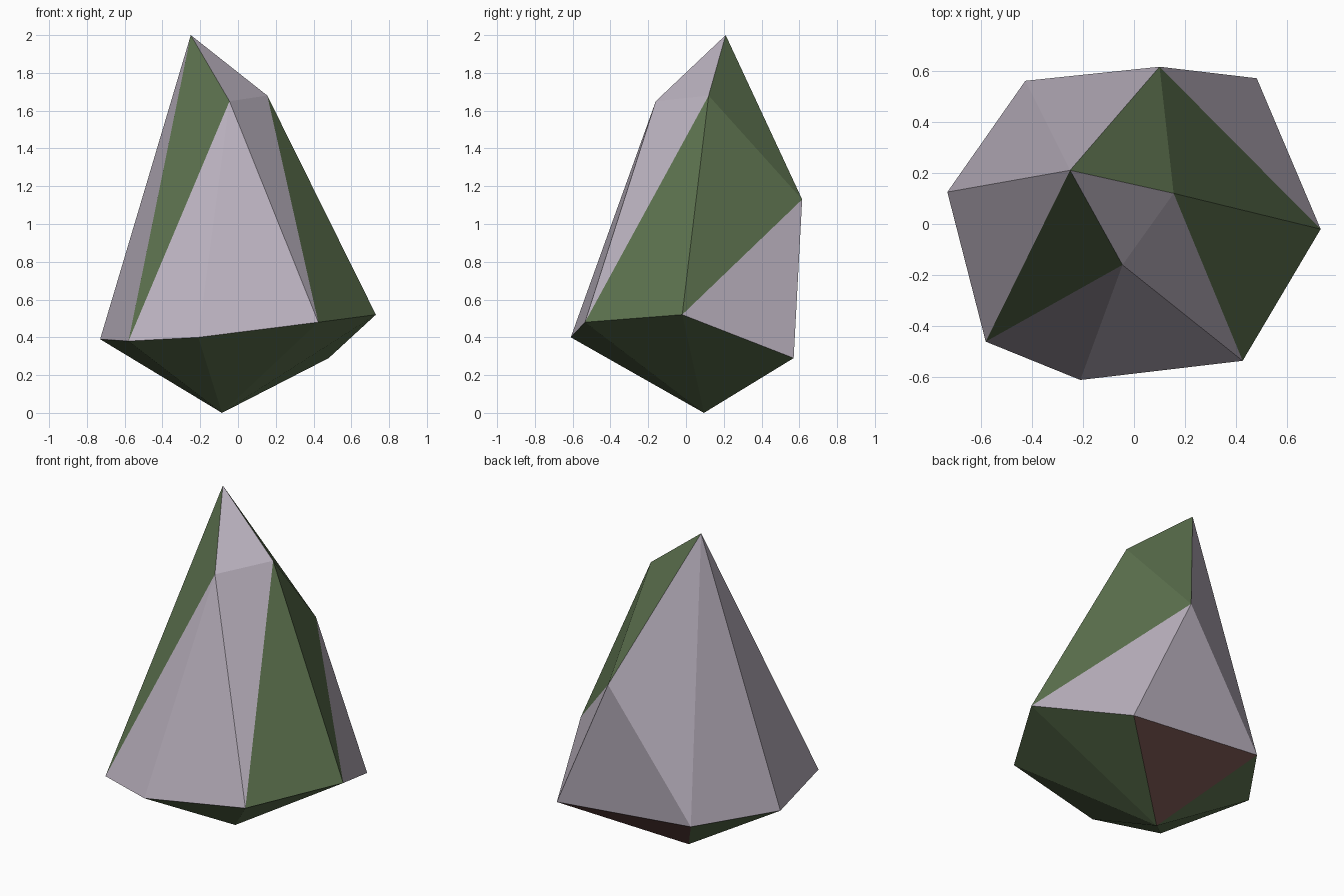
import bpy
import bmesh

if "Cube" in bpy.data.objects:
    bpy.data.objects.remove(bpy.data.objects["Cube"])


def material(name, rgb):
    mat = bpy.data.materials.new(name)
    mat.diffuse_color = (*rgb, 1.0)
    mat.use_nodes = True
    mat.node_tree.nodes["Principled BSDF"].inputs["Base Color"].default_value = mat.diffuse_color
    return mat


# Corners of the faceted boulder, lettered from the peak down to the foot
CORNERS = {
    # peak and shoulders
    "A": (-0.25, 0.21, 2.00), "B": (0.155, 0.12, 1.68),
    "C": (-0.045, -0.16, 1.65), "D": (0.10, 0.615, 1.13),
    # wide lower rim, going round
    "E": (0.73, -0.02, 0.52), "F": (0.425, -0.535, 0.48),
    "G": (-0.21, -0.61, 0.40), "H": (-0.58, -0.46, 0.38),
    "I": (-0.73, 0.125, 0.39), "J": (-0.425, 0.56, 0.375),
    "K": (0.48, 0.57, 0.29),
    # foot
    "L": (-0.085, 0.095, 0.00),
}

# Facets grouped by colour, in material slot order
FACETS = [
    "AHI AIJ AJD ABC BFC CFG CGH DJK DKE",   # bare stone
    "ACH ADB BDE BEF LJI LKE LEF LFG LGH LHI",  # moss
    "LKJ",                                    # earth
]

bm = bmesh.new()
verts = {key: bm.verts.new(co) for key, co in CORNERS.items()}
for slot, group in enumerate(FACETS):
    for facet in group.split():
        face = bm.faces.new([verts[c] for c in facet])
        face.material_index = slot
        face.smooth = False
bmesh.ops.recalc_face_normals(bm, faces=bm.faces)

mesh = bpy.data.meshes.new("boulder")
bm.to_mesh(mesh)
bm.free()
mesh.materials.append(material("stone_grey", (0.49, 0.44, 0.515)))
mesh.materials.append(material("moss_green", (0.107, 0.165, 0.076)))
mesh.materials.append(material("earth_brown", (0.162, 0.076, 0.069)))

boulder = bpy.data.objects.new("boulder", mesh)
bpy.context.collection.objects.link(boulder)
